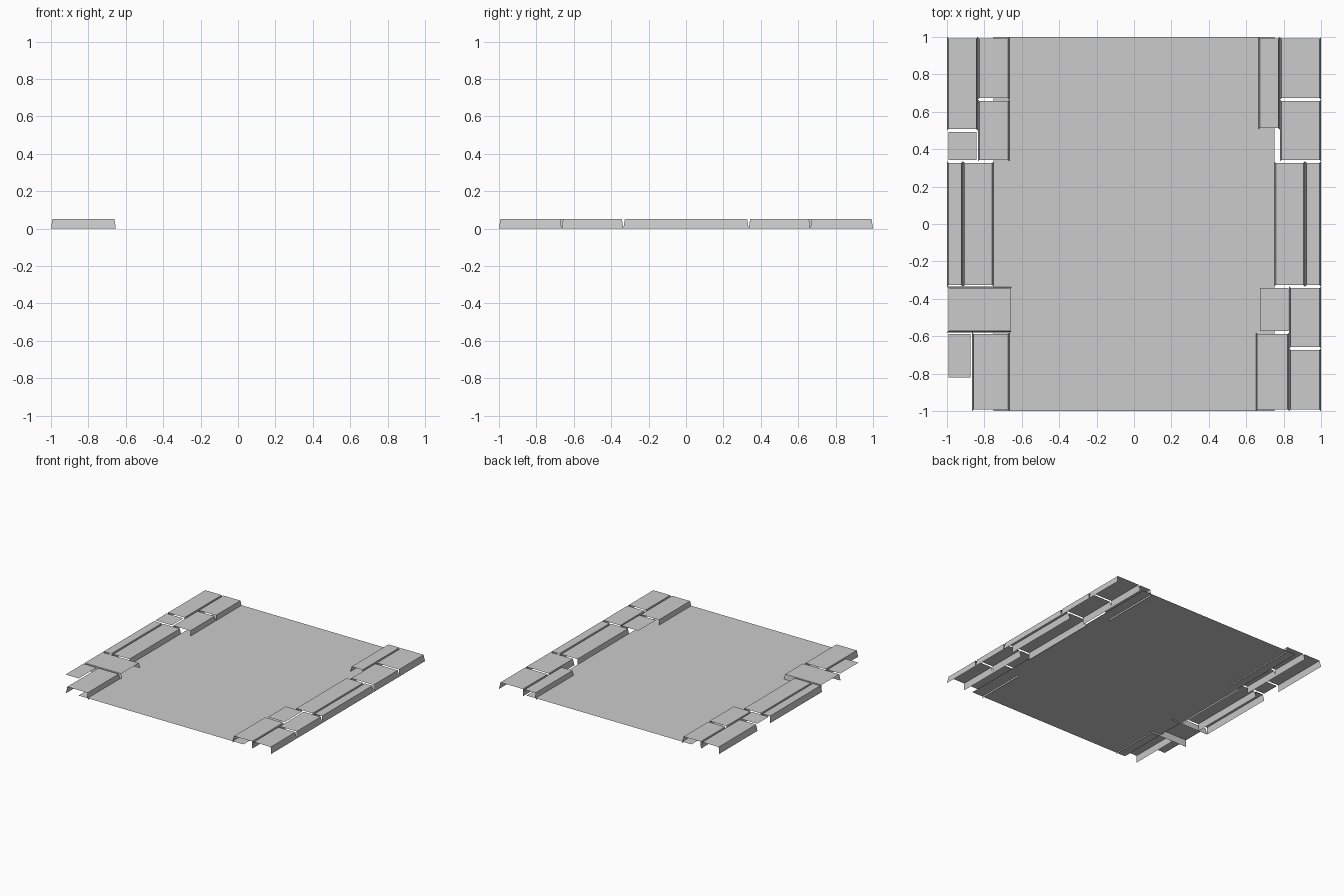
import bpy

if "Cube" in bpy.data.objects:
    bpy.data.objects.remove(bpy.data.objects["Cube"])

TOP = 0.053      # height of the paving tops
INSET = 0.008    # how far the tops draw in from the base outline
FLOOR_Z = 0.013  # height of the central bed


def make_mesh(name, verts, faces):
    mesh = bpy.data.meshes.new(name)
    mesh.from_pydata(verts, [], faces)
    mesh.update()
    obj = bpy.data.objects.new(name, mesh)
    bpy.context.collection.objects.link(obj)
    return obj


def slab(name, x0, x1, y0, y1, sides=""):
    """Open paving slab: a top face plus sloping skirts on the named sides."""
    i = INSET
    verts = [(x0, y0, 0), (x1, y0, 0), (x1, y1, 0), (x0, y1, 0),
             (x0 + i, y0 + i, TOP), (x1 - i, y0 + i, TOP),
             (x1 - i, y1 - i, TOP), (x0 + i, y1 - i, TOP)]
    skirts = {"F": (0, 1, 5, 4), "R": (1, 2, 6, 5),
              "B": (2, 3, 7, 6), "L": (3, 0, 4, 7)}
    faces = [(4, 5, 6, 7)] + [skirts[s] for s in sides]
    used = sorted({v for f in faces for v in f})
    faces = [tuple(used.index(v) for v in f) for f in faces]
    return make_mesh(name, [verts[v] for v in used], faces)


# Central bed
make_mesh("path_bed", [(-0.75, -1, FLOOR_Z), (0.75, -1, FLOOR_Z),
                       (0.75, 1, FLOOR_Z), (-0.75, 1, FLOOR_Z)], [(0, 1, 2, 3)])

# Left border slabs, back to front
left = [
    (-1.0, -0.835, 0.5, 1.0, "LR"), (-0.835, -0.665, 0.665, 1.0, "LR"),
    (-0.835, -0.665, 0.335, 0.665, "LR"), (-1.0, -0.833, 0.335, 0.5, ""),
    (-1.0, -0.915, -0.335, 0.335, "LR"), (-0.915, -0.75, -0.335, 0.335, "LR"),
    (-1.0, -0.653, -0.58, -0.335, "FB"),
    (-1.0, -0.865, -0.83, -0.58, ""), (-0.865, -0.665, -1.0, -0.58, "LR"),
]
# Right border slabs, back to front
right = [
    (0.665, 0.78, 0.505, 1.0, "LR"), (0.78, 1.0, 0.665, 1.0, "LR"),
    (0.78, 1.0, 0.335, 0.665, "LR"),
    (0.75, 0.915, -0.335, 0.335, "LR"), (0.915, 1.0, -0.335, 0.335, "LR"),
    (0.665, 0.833, -0.58, -0.335, ""), (0.83, 1.0, -0.665, -0.335, "LR"),
    (0.65, 0.83, -1.0, -0.58, "LR"), (0.83, 1.0, -1.0, -0.665, "LR"),
]
for side_name, rows in (("left", left), ("right", right)):
    for n, row in enumerate(rows, 1):
        slab(f"{side_name}_slab_{n}", *row)
